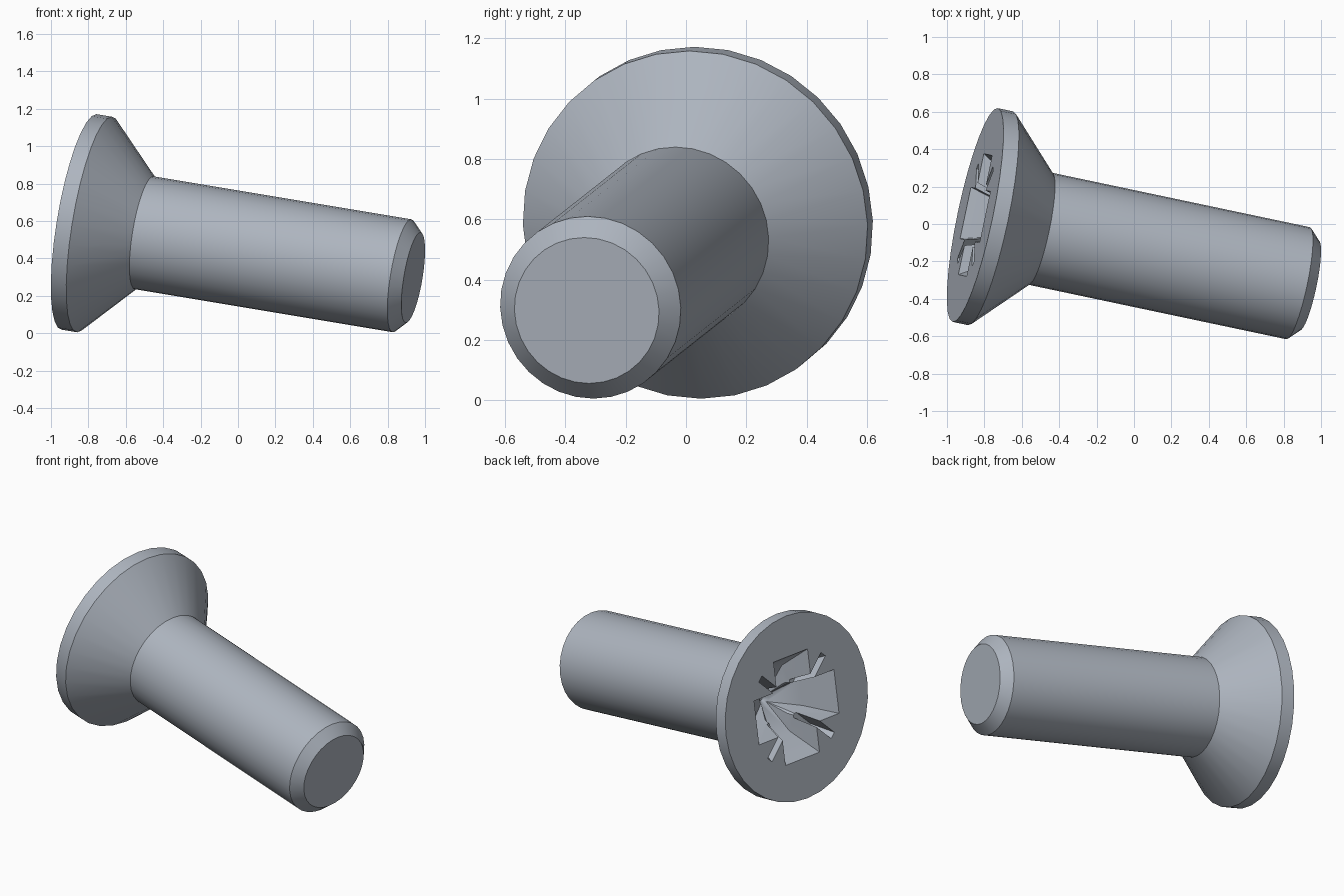
import bpy, bmesh, math
from mathutils import Vector, Matrix

cube = bpy.data.objects.get("Cube")
if cube:
    bpy.data.objects.remove(cube, do_unlink=True)

steel = bpy.data.materials.new("steel_grey")
steel.use_nodes = True
colour = (0.42, 0.46, 0.52, 1)
steel.diffuse_color = colour
steel.node_tree.nodes["Principled BSDF"].inputs["Base Color"].default_value = colour

# Local z runs from the head face down the shank
axis = Vector((0.966, -0.204, -0.161)).normalized()
side = axis.cross(Vector((0, 0, 1))).normalized()
frame = Matrix((side, axis.cross(side), axis)).transposed().to_4x4()
frame.translation = (-0.849, 0.048, 0.595)


def circle(radius, z, sides=32):
    return [(radius * math.cos(math.tau * i / sides),
             radius * math.sin(math.tau * i / sides), z) for i in range(sides)]


def rectangle(length, width, z, turn=0):
    spin = Matrix.Rotation(turn, 3, 'Z')
    return [spin @ Vector((sx * length, sy * width, z))
            for sx, sy in ((1, 1), (-1, 1), (-1, -1), (1, -1))]


def loft(name, rings):
    """Closed solid through a stack of rings with equal point counts."""
    bm = bmesh.new()
    loops = [[bm.verts.new(p) for p in ring] for ring in rings]
    count = len(loops[0])
    for a, b in zip(loops, loops[1:]):
        for i in range(count):
            j = (i + 1) % count
            bm.faces.new((a[i], a[j], b[j], b[i]))
    bm.faces.new(loops[0][::-1])
    bm.faces.new(loops[-1])
    bmesh.ops.recalc_face_normals(bm, faces=bm.faces)
    mesh = bpy.data.meshes.new(name)
    bm.to_mesh(mesh)
    bm.free()
    mesh.materials.append(steel)
    obj = bpy.data.objects.new(name, mesh)
    bpy.context.collection.objects.link(obj)
    obj.matrix_world = frame
    return obj


# Countersunk head, shank and chamfered tip
profile = [(0.584, 0), (0.584, 0.085), (0.306, 0.36), (0.306, 1.788), (0.245, 1.849)]
screw = loft("countersunk_screw", [circle(r, z) for r, z in profile])

# Drive recess: central cone, cross wings and thin diagonal slits
cutters = [loft("recess_cone", [circle(r, z) for r, z in
                                ((0.21, -0.05), (0.13, 0.19), (0.01, 0.32))])]
for k in range(2):
    turn = k * math.pi / 2
    cutters.append(loft("recess_wing", [rectangle(l, w, z, turn) for l, w, z in
                   ((0.362, 0.155, -0.05), (0.21, 0.085, 0.19), (0.02, 0.02, 0.3))]))
    cutters.append(loft("recess_slit", [rectangle(l, w, z, turn + math.pi / 4) for l, w, z in
                   ((0.39, 0.023, -0.05), (0.3, 0.018, 0.15))]))

bpy.context.view_layer.objects.active = screw
screw.select_set(True)
for cutter in cutters:
    cut = screw.modifiers.new("recess", 'BOOLEAN')
    cut.operation = 'DIFFERENCE'
    cut.solver = 'EXACT'
    cut.object = cutter
    bpy.ops.object.modifier_apply(modifier=cut.name)
    bpy.data.objects.remove(cutter, do_unlink=True)

bpy.ops.object.shade_smooth_by_angle(angle=math.radians(30))
